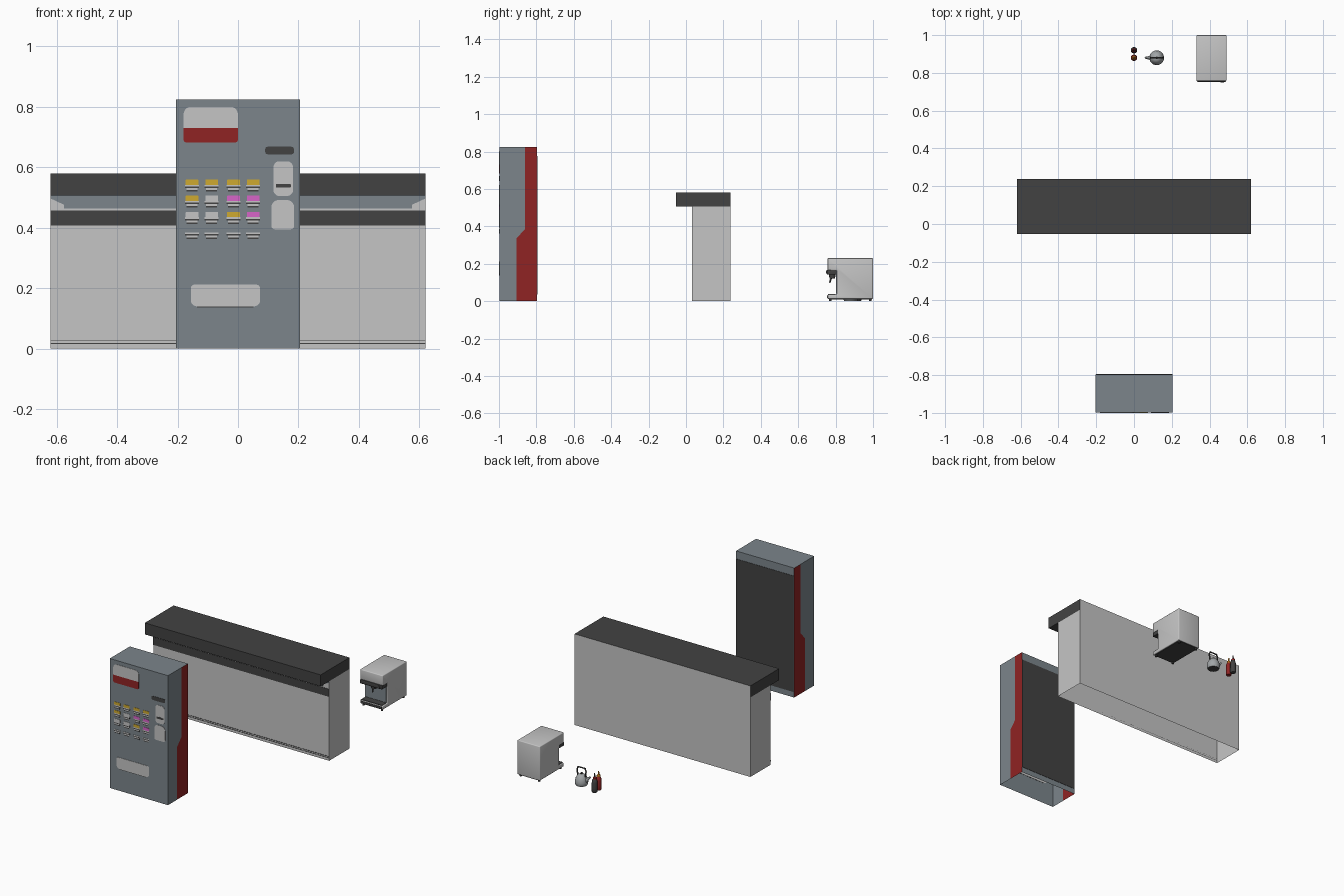
import bpy, bmesh, math
from mathutils import Vector, Matrix

if "Cube" in bpy.data.objects:
    bpy.data.objects.remove(bpy.data.objects["Cube"])


def mat(name, r, g, b):
    m = bpy.data.materials.new(name)
    m.diffuse_color = (r, g, b, 1)
    m.use_nodes = True
    m.node_tree.nodes["Principled BSDF"].inputs["Base Color"].default_value = m.diffuse_color
    return m


BLUE = mat("blue_grey", 0.20, 0.235, 0.26)
LIGHT = mat("light_grey", 0.56, 0.56, 0.56)
DARK = mat("charcoal", 0.055, 0.055, 0.055)
RED = mat("dark_red", 0.28, 0.017, 0.017)
YELLOW = mat("yellow", 0.62, 0.40, 0.03)
PINK = mat("pink", 0.68, 0.13, 0.58)
ORANGE = mat("orange", 0.70, 0.25, 0.02)
STEEL = mat("steel_grey", 0.36, 0.38, 0.39)


def finish(name, bm, mats, smooth=False):
    me = bpy.data.meshes.new(name)
    bm.to_mesh(me)
    bm.free()
    for m in mats:
        me.materials.append(m)
    if smooth:
        for p in me.polygons:
            p.use_smooth = True
        me.set_sharp_from_angle(angle=math.radians(35))
    ob = bpy.data.objects.new(name, me)
    bpy.context.collection.objects.link(ob)
    return ob


def shell(name, polys, mats):
    """polys: list of (points, material index), welded together"""
    bm = bmesh.new()
    for pts, mi in polys:
        bm.faces.new([bm.verts.new(p) for p in pts]).material_index = mi
    bmesh.ops.remove_doubles(bm, verts=bm.verts, dist=1e-5)
    bmesh.ops.recalc_face_normals(bm, faces=bm.faces)
    return finish(name, bm, mats)


def prism(name, pts, vec, m, bevel=0):
    bm = bmesh.new()
    f = bm.faces.new([bm.verts.new(p) for p in pts])
    r = bmesh.ops.extrude_face_region(bm, geom=[f], use_keep_orig=True)
    bmesh.ops.translate(bm, vec=vec, verts=[v for v in r["geom"] if isinstance(v, bmesh.types.BMVert)])
    bmesh.ops.recalc_face_normals(bm, faces=bm.faces)
    if bevel:
        bmesh.ops.bevel(bm, geom=bm.edges[:], offset=bevel, segments=3, profile=0.5, affect='EDGES')
    return finish(name, bm, [m], bool(bevel))


def box(name, x0, x1, y0, y1, z0, z1, m, bevel=0):
    pts = [(x0, y0, z0), (x1, y0, z0), (x1, y0, z1), (x0, y0, z1)]
    return prism(name, pts, (0, y1 - y0, 0), m, bevel)


def rounded(name, x0, x1, z0, z1, radii, m, y=-1.0):
    """front plate with corner radii given as (bottom, top)"""
    pts = []
    for sx, sz, a in ((1, 1, 0), (-1, 1, 90), (-1, -1, 180), (1, -1, 270)):
        r = radii[1] if sz > 0 else radii[0]
        cx = (x1 if sx > 0 else x0) - sx * r
        cz = (z1 if sz > 0 else z0) - sz * r
        for k in range(6 if r else 1):
            t = math.radians(a + 18 * k)
            pts.append((cx + r * math.cos(t), y, cz + r * math.sin(t)))
    return prism(name, pts, (0, 0.003, 0), m)


def lathe(name, profile, loc, mats, rule=lambda z: 0, n=24):
    bm = bmesh.new()
    vs = [bm.verts.new((r, 0, z)) for r, z in profile]
    es = [bm.edges.new(e) for e in zip(vs, vs[1:])]
    bmesh.ops.spin(bm, geom=vs + es, cent=(0, 0, 0), axis=(0, 0, 1), angle=2 * math.pi, steps=n)
    bmesh.ops.remove_doubles(bm, verts=bm.verts, dist=1e-5)
    bmesh.ops.recalc_face_normals(bm, faces=bm.faces)
    for f in bm.faces:
        f.material_index = rule(f.calc_center_median().z)
    bmesh.ops.translate(bm, vec=loc, verts=bm.verts)
    return finish(name, bm, mats, True)


def rod(name, a, b, r0, r1, m, n=16):
    a, b = Vector(a), Vector(b)
    bm = bmesh.new()
    rot = (b - a).to_track_quat('Z', 'Y').to_matrix().to_4x4()
    bmesh.ops.create_cone(bm, cap_ends=True, segments=n, radius1=r0, radius2=r1, depth=(b - a).length,
                          matrix=Matrix.Translation((a + b) / 2) @ rot)
    return finish(name, bm, [m], True)


# ---- vending machine: open-bottomed cabinet with two-tone sides
W, F, B, H = 0.205, -0.998, -0.797, 0.825
seam = [(-0.905, 0), (-0.905, 0.337), (-0.86, 0.386), (-0.86, H)]
polys = [([(-W, F, 0), (W, F, 0), (W, F, H), (-W, F, H)], 0),
         ([(-W, B, 0), (W, B, 0), (W, B, H), (-W, B, H)], 0),
         ([(-W, F, H), (W, F, H), (W, -0.86, H), (W, B, H), (-W, B, H), (-W, -0.86, H)], 0)]
for x in (-W, W):
    polys.append(([(x, y, z) for y, z in [(F, 0)] + seam + [(F, H)]], 0))
    polys.append(([(x, y, z) for y, z in [(B, 0)] + seam + [(B, H)]], 1))
shell("vending_cabinet", polys, [BLUE, RED])
box("vending_back_panel", -0.2, 0.203, B - 0.001, -0.795, 0.035, 0.775, DARK)

# front fittings
rounded("sign_top", -0.18, 0, 0.73, 0.80, (0, 0.025), LIGHT)
rounded("sign_bottom", -0.18, 0, 0.682, 0.73, (0.01, 0), RED)
rounded("note_slot", 0.09, 0.185, 0.643, 0.668, (0.008, 0.008), DARK)
rounded("coin_panel", 0.117, 0.182, 0.505, 0.62, (0.02, 0.02), LIGHT)
rounded("coin_panel_slot", 0.125, 0.175, 0.533, 0.545, (0.004, 0.004), DARK, -1.001)
rounded("keypad_panel", 0.11, 0.186, 0.395, 0.492, (0.012, 0.025), LIGHT)
rounded("dispenser_flap", -0.156, 0.073, 0.14, 0.212, (0.02, 0.012), LIGHT)
rounded("dispenser_lip", -0.135, 0.052, 0.137, 0.14, (0, 0), DARK)

# product buttons: coloured top with dark and light stripes under it
rows = [(0.56, [YELLOW] * 4), (0.507, [YELLOW, LIGHT, PINK, PINK]),
        (0.453, [LIGHT, LIGHT, YELLOW, PINK]), (0.385, [None] * 4)]
for top, tops in rows:
    for x, m in zip((-0.152, -0.087, -0.015, 0.05), tops):
        z = top
        if m:
            rounded("button_top", x - 0.021, x + 0.021, z - 0.018, z, (0, 0.003), m)
            z -= 0.018
        for k, (s, h) in enumerate(((LIGHT, 0.006), (DARK, 0.005), (LIGHT, 0.006), (DARK, 0.005))):
            w = 0.023 if k < 2 else 0.018
            rounded("button_stripe", x - w, x + w, z - h, z, (0, 0), s)
            z -= h

# ---- counter: open-bottomed body, overhanging top with light back
X, Y0, Y1, S, T = 0.62, 0.033, 0.237, 0.507, 0.58
polys = [([(-X, Y0, 0), (X, Y0, 0), (X, Y0, S), (-X, Y0, S)], 0),
         ([(-X, Y1, 0), (X, Y1, 0), (X, Y1, S), (-X, Y1, S)], 0)]
for x in (-X, X):
    polys.append(([(x, Y0, 0), (x, Y1, 0), (x, Y1, S), (x, Y0, S)], 0))
shell("counter_body", polys, [LIGHT])
top = box("counter_top", -X, X, -0.053, Y1, S, T, DARK)
top.data.materials.append(LIGHT)
for p in top.data.polygons:
    if p.center.y > Y1 - 0.01:
        p.material_index = 1
half = [(0.62, 0.506), (0.62, 0.497), (0.575, 0.476), (0.575, 0.463)]
prism("counter_upper_band", [(x, 0.031, z) for x, z in half] + [(-x, 0.031, z) for x, z in half[::-1]],
      (0, 0.002, 0), BLUE)
box("counter_dark_band", -X, X, 0.031, Y0, 0.408, 0.457, DARK)
for z in (0.016, 0.025):
    box("counter_base_line", -X, X, 0.0315, Y0, z, z + 0.003, DARK)

# ---- coffee machine
prof = [(0.757, 0.012), (1.0, 0.012), (1.0, 0.23), (0.757, 0.23), (0.757, 0.165),
        (0.805, 0.165), (0.805, 0.036), (0.757, 0.036)]
prism("coffee_machine_body", [(0.33, y, z) for y, z in prof], (0.16, 0, 0), LIGHT, 0.005)
box("coffee_control_band", 0.333, 0.487, 0.753, 0.806, 0.142, 0.168, DARK, 0.003)
box("coffee_back_plate", 0.338, 0.482, 0.803, 0.806, 0.04, 0.142, BLUE)
box("coffee_drip_tray", 0.337, 0.483, 0.76, 0.804, 0.035, 0.039, DARK)
box("coffee_tray_front", 0.336, 0.484, 0.755, 0.758, 0.016, 0.031, DARK)
box("coffee_bottom_plate", 0.337, 0.483, 0.765, 0.994, 0.009, 0.013, DARK)
rod("coffee_group_head", (0.41, 0.782, 0.142), (0.41, 0.782, 0.122), 0.018, 0.015, DARK)
rod("coffee_spout", (0.41, 0.775, 0.122), (0.41, 0.768, 0.098), 0.005, 0.004, DARK)
rod("coffee_knob", (0.467, 0.757, 0.155), (0.467, 0.749, 0.155), 0.009, 0.008, DARK)
for x in (0.345, 0.475):
    for y in (0.772, 0.985):
        rod("coffee_foot", (x, y, 0), (x, y, 0.014), 0.007, 0.007, DARK)

# ---- kettle
kx, ky = 0.12, 0.88
lathe("kettle_body", [(0, 0), (0.034, 0), (0.038, 0.008), (0.039, 0.022), (0.035, 0.042), (0.026, 0.058),
                      (0.020, 0.063), (0.012, 0.068), (0, 0.069)], (kx, ky, 0), [STEEL, DARK],
      lambda z: 1 if z < 0.003 else 0)
lathe("kettle_lid_knob", [(0, 0.066), (0.005, 0.068), (0.007, 0.075), (0, 0.08)], (kx, ky, 0), [DARK], n=12)
rod("kettle_spout", (kx - 0.028, ky, 0.03), (kx - 0.06, ky, 0.062), 0.012, 0.005, STEEL)
# squared handle arch
path = [(-0.026, 0.055), (-0.032, 0.088), (-0.025, 0.108), (0.025, 0.108), (0.032, 0.088), (0.026, 0.055)]
cu = bpy.data.curves.new("kettle_handle", 'CURVE')
cu.dimensions, cu.bevel_depth, cu.bevel_resolution, cu.use_fill_caps = '3D', 0.0045, 2, True
sp = cu.splines.new('POLY')
sp.points.add(len(path) - 1)
for p, (x, z) in zip(sp.points, path):
    p.co = (kx + x, ky, z, 1)
cu.materials.append(DARK)
bpy.context.collection.objects.link(bpy.data.objects.new("kettle_handle", cu))

# ---- sauce bottles
bottle = [(0, 0), (0.015, 0), (0.017, 0.004), (0.017, 0.03), (0.017, 0.06), (0.015, 0.075), (0.010, 0.083),
          (0.011, 0.083), (0.011, 0.092), (0.005, 0.098), (0.003, 0.118), (0, 0.118)]
lathe("red_sauce_bottle", bottle, (0, 0.88, 0), [RED, ORANGE], lambda z: int(z > 0.08), 16)
lathe("dark_sauce_bottle", bottle, (0, 0.92, 0), [DARK, RED], lambda z: int(0.083 < z < 0.096), 16)
